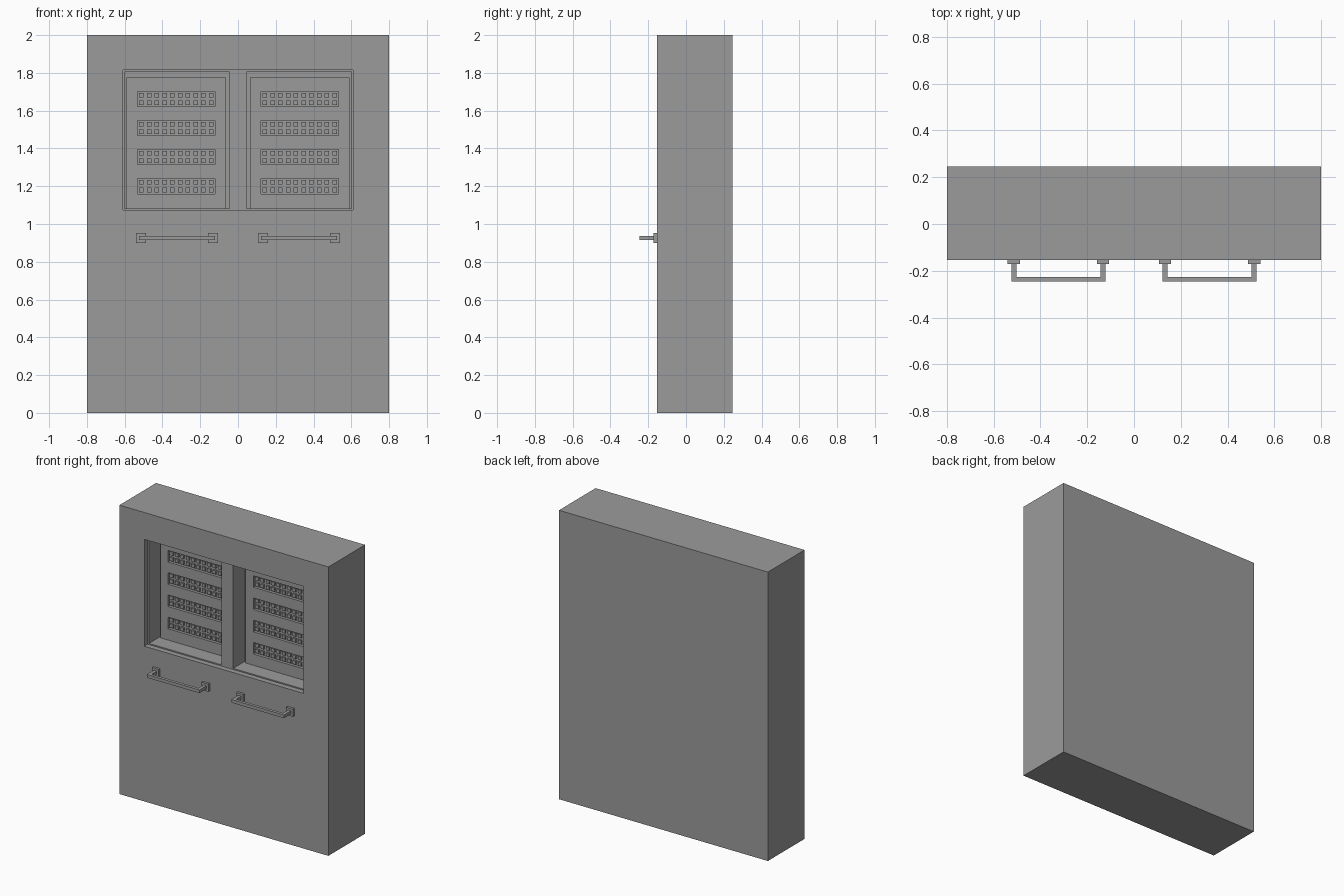
import bpy
import bmesh

if "Cube" in bpy.data.objects:
    bpy.data.objects.remove(bpy.data.objects["Cube"], do_unlink=True)

GREY = (0.33, 0.33, 0.33, 1)
grey = bpy.data.materials.new("plain grey")
grey.use_nodes = True
grey.diffuse_color = GREY
grey.node_tree.nodes["Principled BSDF"].inputs["Base Color"].default_value = GREY

FRONT, BACK = -0.154, 0.247
RECESS = FRONT + 0.167          # rear wall of the opening
PANEL = RECESS - 0.02           # face of the slotted panels
LIP = FRONT + 0.037             # step just inside the opening
SILL, HEAD = 1.082, 1.805


def boxes(name, extents):
    """One object made of boxes given as (x0, x1, y0, y1, z0, z1)."""
    bm = bmesh.new()
    for x0, x1, y0, y1, z0, z1 in extents:
        for v in bmesh.ops.create_cube(bm, size=1)["verts"]:
            v.co = (x1 if v.co.x > 0 else x0,
                    y1 if v.co.y > 0 else y0,
                    z1 if v.co.z > 0 else z0)
    mesh = bpy.data.meshes.new(name)
    bm.to_mesh(mesh)
    bm.free()
    mesh.materials.append(grey)
    obj = bpy.data.objects.new(name, mesh)
    bpy.context.collection.objects.link(obj)
    return obj


def cut(target, extents):
    """Subtract boxes from the target and discard the cutter."""
    cutter = boxes("cutter", extents)
    cutter.hide_render = True
    mod = target.modifiers.new("cut", "BOOLEAN")
    mod.operation = "DIFFERENCE"
    mod.solver = "EXACT"
    mod.object = cutter
    bpy.context.view_layer.objects.active = target
    bpy.ops.object.modifier_apply(modifier=mod.name)
    bpy.data.objects.remove(cutter, do_unlink=True)


def side(sign, x0, x1):
    """Mirror an x range to the chosen side."""
    return (x0, x1) if sign > 0 else (-x1, -x0)


# Wall block with a stepped rectangular opening
wall = boxes("wall_block", [(-0.8, 0.8, FRONT, BACK, 0, 2)])
cut(wall, [(-0.61, 0.61, FRONT - 0.1, LIP, 1.074, 1.814)])
cut(wall, [(-0.6, 0.6, FRONT - 0.1, RECESS, SILL, HEAD)])

# Central post dividing the opening
boxes("centre_post", [(-0.045, 0.045, LIP, RECESS, SILL, HEAD)])

slot_heights = [1.2 + 0.154 * i for i in range(4)]
for sign, label in ((1, "left"), (-1, "right")):
    # Slotted panel at the rear of each bay
    px = side(sign, 0.064, 0.589)
    panel = boxes(label + "_panel", [(*px, PANEL, RECESS, SILL, 1.775)])
    sx = side(sign, 0.122, 0.532)
    cut(panel, [(*sx, PANEL - 0.1, RECESS + 0.1, z - 0.04, z + 0.04)
                for z in slot_heights])

    # Rows of small pegs inside the slots
    pegs = []
    for z in slot_heights:
        for row in (-0.02, 0.02):
            for col in range(10):
                x = sx[0] + (col + 0.5) * (sx[1] - sx[0]) / 10
                pegs.append((x - 0.012, x + 0.012, RECESS - 0.012, RECESS,
                             z + row - 0.012, z + row + 0.012))
    boxes(label + "_pegs", pegs)

    # Pull handle: mounting plates, posts and bar
    plates, bar = [], []
    for x in (0.133, 0.514):
        cx = sign * x
        plates.append((cx - 0.026, cx + 0.026, FRONT - 0.017, FRONT, 0.9, 0.952))
        bar.append((cx - 0.011, cx + 0.011, -0.226, FRONT - 0.017, 0.915, 0.937))
    bar.append((*side(sign, 0.122, 0.525), -0.247, -0.226, 0.915, 0.937))
    boxes(label + "_handle_plates", plates)
    boxes(label + "_handle_bar", bar)
